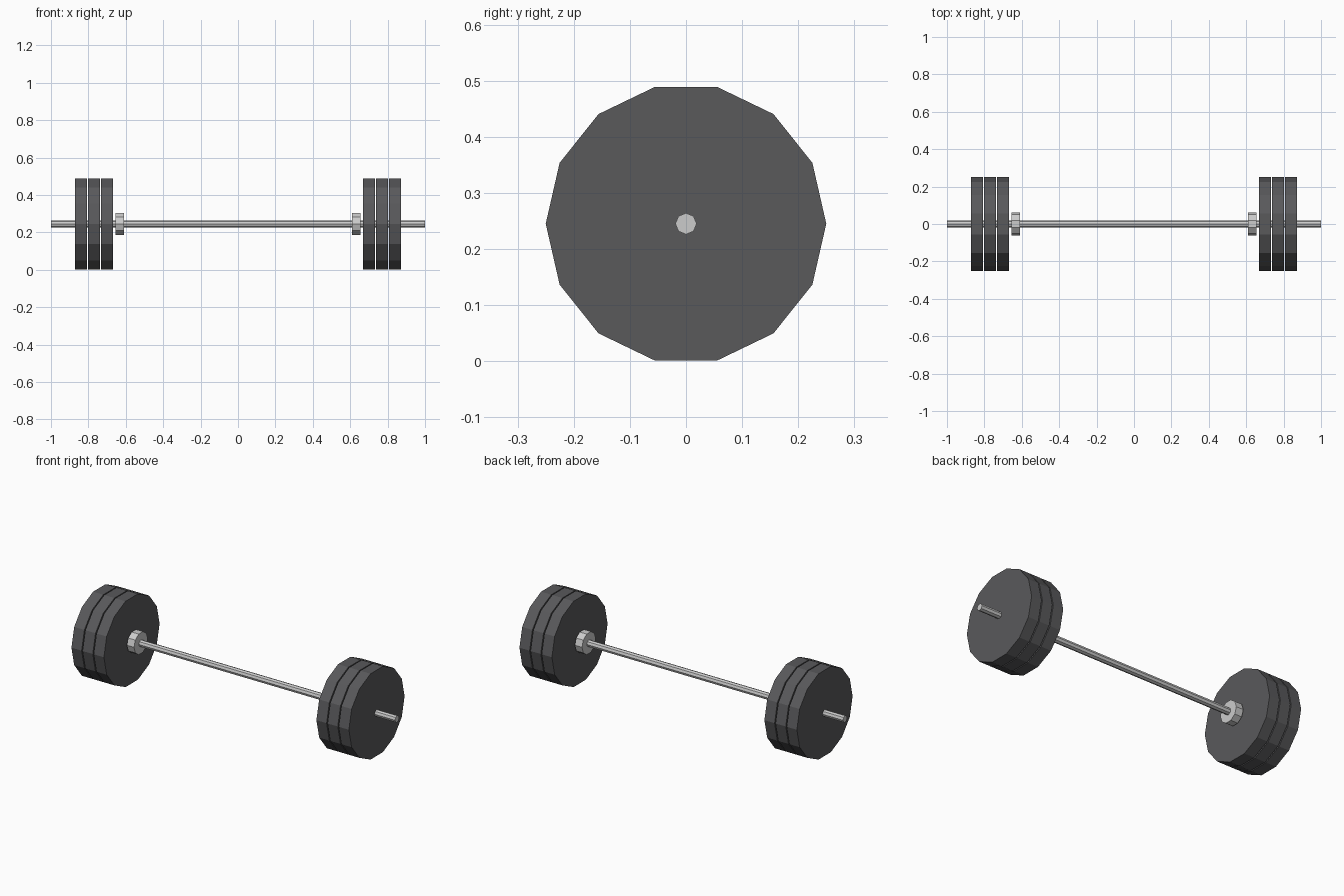
import bpy
from math import pi

if "Cube" in bpy.data.objects:
    bpy.data.objects.remove(bpy.data.objects["Cube"])

CENTRE_Z = 0.245


def material(name, rgb):
    m = bpy.data.materials.new(name)
    m.diffuse_color = (*rgb, 1)
    m.use_nodes = True
    m.node_tree.nodes["Principled BSDF"].inputs["Base Color"].default_value = m.diffuse_color
    return m


rubber = material("dark_rubber", (0.1, 0.1, 0.105))
steel = material("steel", (0.6, 0.61, 0.63))


def disc(name, x, radius, width, sides, mat):
    """Flat-faced cylinder along the x axis, with corners at +y and -y."""
    bpy.ops.mesh.primitive_cylinder_add(
        vertices=sides, radius=radius, depth=width,
        location=(x, 0, CENTRE_Z), rotation=(0, pi / 2, 0))
    ob = bpy.context.object
    ob.name = name
    ob.data.materials.append(mat)
    return ob


# Long bar
disc("bar", 0, 0.019, 2.0, 8, steel)

for side, s in (("left", -1), ("right", 1)):
    # Inner collar
    disc(f"{side}_collar", s * 0.633, 0.062, 0.045, 10, steel)
    # Three weight plates
    for i in range(3):
        disc(f"{side}_plate_{i + 1}", s * (0.70 + 0.07 * i), 0.25, 0.064, 14, rubber)
